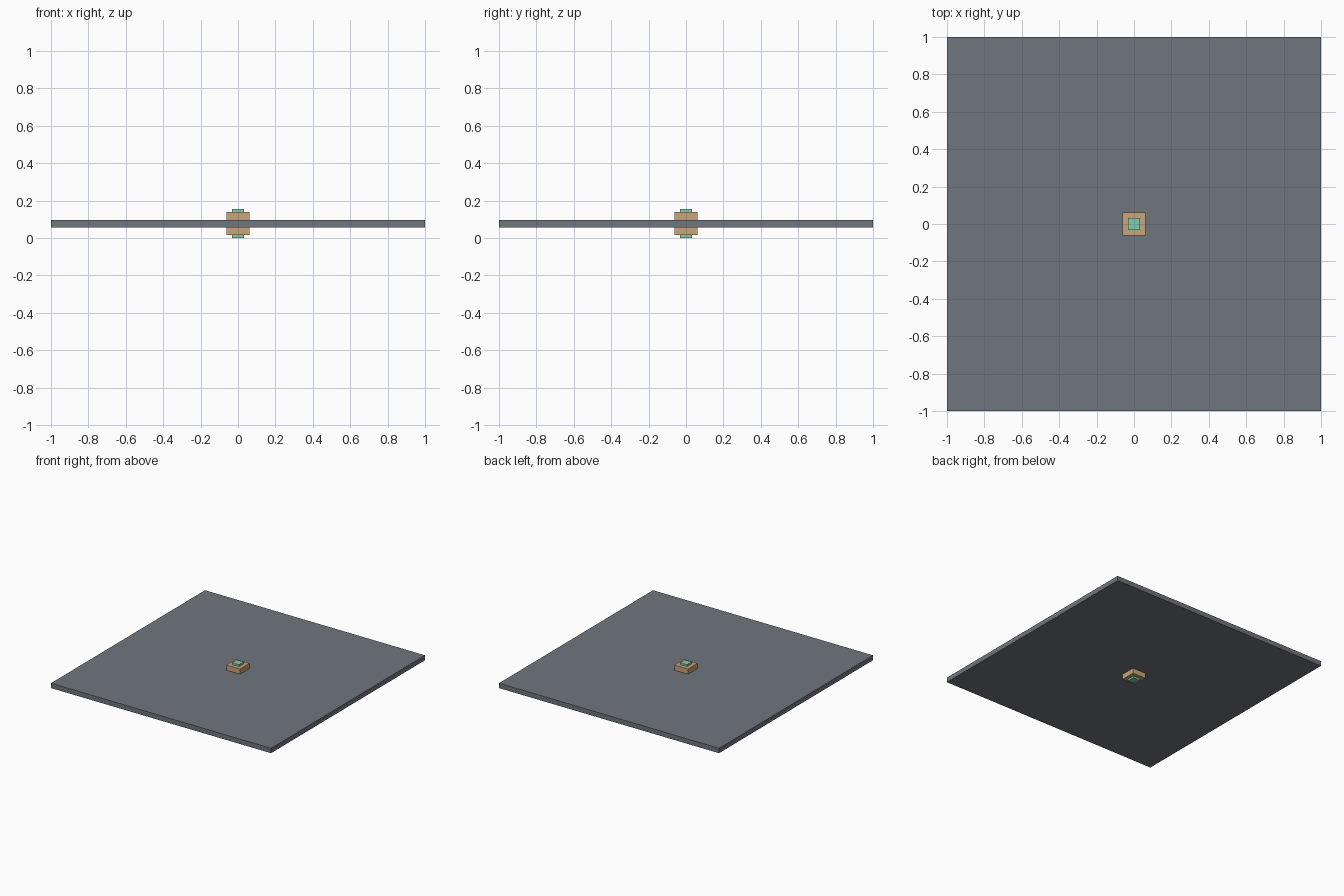
import bpy

if "Cube" in bpy.data.objects:
    bpy.data.objects.remove(bpy.data.objects["Cube"])

MID_Z = 0.0775


def material(name, rgb):
    mat = bpy.data.materials.new(name)
    mat.diffuse_color = (*rgb, 1.0)
    mat.use_nodes = True
    mat.node_tree.nodes["Principled BSDF"].inputs["Base Color"].default_value = mat.diffuse_color
    return mat


def block(name, width, height, mat=None):
    bpy.ops.mesh.primitive_cube_add(size=1, location=(0, 0, MID_Z))
    obj = bpy.context.object
    obj.name = name
    obj.scale = (width, width, height)
    bpy.ops.object.transform_apply(location=False, rotation=False, scale=True)
    if mat:
        obj.data.materials.append(mat)
    return obj


# Wide thin square plate
block("plate", 2.0, 0.04, material("slate", (0.16, 0.18, 0.21)))

# Square hub through the centre of the plate
block("hub", 0.125, 0.125, material("tan", (0.58, 0.38, 0.19)))

# Narrow core showing above and below the hub
block("core", 0.0625, 0.155, material("mint", (0.22, 0.62, 0.42)))
